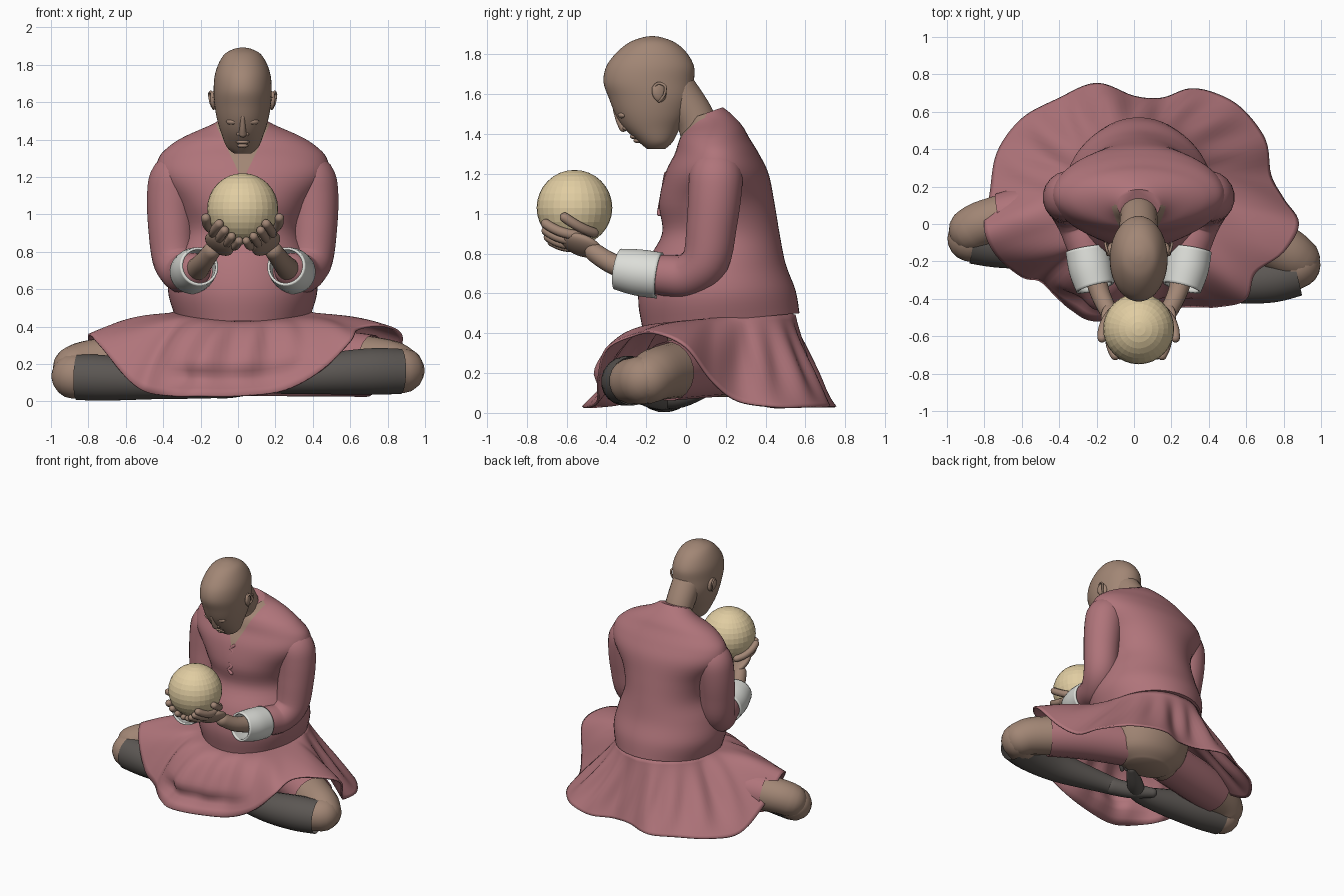
import bpy, bmesh, math
from mathutils import Vector, Matrix

cube = bpy.data.objects.get("Cube")
if cube:
    bpy.data.objects.remove(cube)

CX = 0.025  # body mid-line


def material(name, rgb):
    m = bpy.data.materials.new(name)
    m.use_nodes = True
    m.diffuse_color = (*rgb, 1)
    m.node_tree.nodes["Principled BSDF"].inputs["Base Color"].default_value = (*rgb, 1)
    return m


SKIN = material("brown skin", (0.36, 0.24, 0.178))
ROBE = material("dusty rose cloth", (0.43, 0.175, 0.195))
SOCK = material("charcoal wool", (0.105, 0.094, 0.086))
CUFF = material("white linen", (0.72, 0.73, 0.69))
BALL = material("pale yellow", (0.75, 0.61, 0.36))


def finish(name, bm, mat, smooth=True):
    bmesh.ops.recalc_face_normals(bm, faces=bm.faces)
    mesh = bpy.data.meshes.new(name)
    bm.to_mesh(mesh)
    bm.free()
    mesh.materials.append(mat)
    ob = bpy.data.objects.new(name, mesh)
    bpy.context.collection.objects.link(ob)
    if smooth:
        bpy.ops.object.select_all(action='DESELECT')
        ob.select_set(True)
        bpy.context.view_layer.objects.active = ob
        bpy.ops.object.shade_smooth_by_angle(angle=math.radians(50))
    return ob


def spline(points, steps, closed=False):
    """Smooth curve through points of any dimension."""
    p = [Vector(q) for q in points]
    n = len(p)
    pick = (lambda i: p[i % n]) if closed else (lambda i: p[max(0, min(n - 1, i))])
    out = []
    for i in range(n if closed else n - 1):
        a, b, c, d = (pick(i + k) for k in (-1, 0, 1, 2))
        for s in range(steps):
            t = s / steps
            out.append(b + (c - a) * (t / 2) + (a * 2 - b * 5 + c * 4 - d) * (t * t / 2)
                       + (b * 3 - a - c * 3 + d) * (t ** 3 / 2))
    return out if closed else out + [p[-1]]


def skin_rings(bm, rings, caps=True):
    vs = [[bm.verts.new(co) for co in r] for r in rings]
    n = len(vs[0])
    for lo, hi in zip(vs, vs[1:]):
        for i in range(n):
            j = (i + 1) % n
            bm.faces.new((lo[i], lo[j], hi[j], hi[i]))
    if caps:
        bm.faces.new(vs[0])
        bm.faces.new(vs[-1])


def body(stations, segs=56, steps=5):
    """Stack of level ellipses: z, y centre, half width, half depth, tilt."""
    bm = bmesh.new()
    rings = []
    for z, y, a, b, tilt in spline(stations, steps):
        ang = [math.tau * i / segs for i in range(segs)]
        rings.append([(CX + a * math.cos(t), y + b * math.sin(t), z + tilt * b * math.sin(t)) for t in ang])
    skin_rings(bm, rings)
    return bm


def tube(name, points, mat, round_ends=True, segs=20, steps=5):
    """Round limb through (x, y, z, radius) points."""
    st = spline(points, steps)
    pos, rad = [q.to_3d() for q in st], [q[3] for q in st]
    if round_ends:
        d0, d1 = (pos[0] - pos[1]).normalized(), (pos[-1] - pos[-2]).normalized()
        arc = [math.radians(a) for a in (20, 40, 60, 75, 86)]
        start = [(pos[0] + d0 * rad[0] * math.sin(a), rad[0] * math.cos(a)) for a in reversed(arc)]
        end = [(pos[-1] + d1 * rad[-1] * math.sin(a), rad[-1] * math.cos(a)) for a in arc]
        both = start + list(zip(pos, rad)) + end
        pos, rad = [q[0] for q in both], [q[1] for q in both]
    rings, side = [], None
    for i, (c, r) in enumerate(zip(pos, rad)):
        tan = (pos[min(i + 1, len(pos) - 1)] - pos[max(i - 1, 0)]).normalized()
        side = tan.orthogonal() if side is None else side - tan * side.dot(tan)
        side.normalize()
        up = tan.cross(side)
        rings.append([c + (side * math.cos(t) + up * math.sin(t)) * r
                      for t in (math.tau * k / segs for k in range(segs))])
    bm = bmesh.new()
    skin_rings(bm, rings, round_ends)
    return finish(name, bm, mat)


def ellipsoid(name, loc, size, mat, rot=(0, 0, 0), smooth=True, segs=32):
    bm = bmesh.new()
    bmesh.ops.create_uvsphere(bm, u_segments=segs, v_segments=segs // 2, radius=1)
    turn = Matrix.Rotation(rot[2], 4, 'Z') @ Matrix.Rotation(rot[1], 4, 'Y') @ Matrix.Rotation(rot[0], 4, 'X')
    bm.transform(Matrix.Translation(loc) @ turn @ Matrix.Diagonal((*size, 1)))
    return finish(name, bm, mat, smooth=smooth)


# Robe top, with a V neck cut into the front and filled by the bare chest
bm = body([(.465, .175, .365, .395, .09), (.6, .155, .4, .395, .04), (.75, .15, .37, .35, 0),
           (.9, .175, .315, .295, 0), (1.05, .155, .355, .29, 0), (1.2, .155, .455, .26, 0),
           (1.3, .155, .45, .212, 0), (1.37, .14, .385, .178, .06), (1.42, .132, .3, .152, .13),
           (1.47, .115, .175, .11, .3), (1.505, .1, .115, .085, .35)])
tip = Vector((CX, 0, 1.18))
normals = [Vector((s, 0, -.48)) for s in (-1, 1)]
for nrm in normals:
    front = [f for f in bm.faces if f.calc_center_median().y < .1 and f.calc_center_median().z > 1.1]
    geom = front + list({e for f in front for e in f.edges}) + list({v for f in front for v in f.verts})
    bmesh.ops.bisect_plane(bm, geom=geom, plane_co=tip, plane_no=nrm)
for f in bm.faces:
    c = f.calc_center_median()
    f.select = c.y < .1 and all((c - tip).dot(n) < 0 for n in normals)
chest = bm.copy()
for part, keep in ((bm, False), (chest, True)):
    bmesh.ops.delete(part, geom=[f for f in part.faces if f.select != keep], context='FACES')
finish("robe_top", bm, ROBE)
finish("bare_chest", chest, SKIN)

# Ruffled front opening
tube("front_ruffle", [(CX + .012 * (-1) ** i, -.098 - .0045 * i, 1.2 - .025 * i, .013) for i in range(9)],
     ROBE, segs=8, steps=3)

# Head, neck and hips
finish("head", body([(1.325, -.15, .045, .045, 0), (1.36, -.152, .085, .085, 0), (1.43, -.17, .113, .14, 0),
                     (1.5, -.173, .135, .182, 0), (1.58, -.175, .15, .212, 0), (1.66, -.187, .155, .227, 0),
                     (1.74, -.18, .15, .22, 0), (1.81, -.173, .127, .175, 0), (1.86, -.17, .093, .115, 0),
                     (1.885, -.17, .045, .05, 0), (1.892, -.17, .008, .008, 0)]), SKIN)
tube("neck", [(CX, .08, 1.36, .1), (CX, .045, 1.48, .1), (CX, -.05, 1.62, .105)], SKIN)
finish("hips", body([(.08, .18, .16, .12, 0), (.15, .18, .26, .2, 0), (.3, .18, .31, .26, 0),
                     (.42, .18, .3, .28, 0)]), SKIN)

# Face
tube("nose", [(CX, -.355, 1.52, .012), (CX, -.335, 1.465, .016), (CX, -.315, 1.432, .021)], SKIN, segs=14)
for part, y, z, w in (("upper_lip", -.26, 1.387, .036), ("lower_lip", -.243, 1.367, .03)):
    ellipsoid(part, (CX, y, z), (w, .022, .012), SKIN, segs=20)
for s, label in ((1, "left"), (-1, "right")):
    ellipsoid(label + "_nostril", (CX + s * .02, -.3, 1.43), (.014, .018, .012), SKIN, segs=16)
    ellipsoid(label + "_eyelid", (CX + s * .058, -.322, 1.495), (.032, .018, .016), SKIN, (0, 0, s * .4), segs=20)
    ellipsoid(label + "_ear", (CX + s * .153, -.135, 1.61), (.018, .038, .05), SKIN, (.25, 0, s * .35), segs=20)
    tube(label + "_ear_rim", [(CX + s * d, y, z, .007) for d, y, z in
                              ((.16, -.165, 1.63), (.17, -.14, 1.655), (.178, -.105, 1.64),
                               (.17, -.11, 1.595), (.156, -.135, 1.565))], SKIN, segs=10)

# Ball
ball_centre = Vector((CX, -.56, 1.03))
ellipsoid("ball", ball_centre, (.19, .19, .19), BALL, smooth=False)

# Arms and hands, mirrored
for s, label in ((1, "left"), (-1, "right")):
    def side(points):
        return [(CX + s * d, *rest) for d, *rest in points]

    tube(label + "_sleeve", side([(.3, .15, 1.22, .12), (.36, .15, 1.19, .135), (.378, .145, 1.1, .135),
                                  (.38, .13, .95, .128), (.365, .1, .77, .12), (.325, .01, .69, .11),
                                  (.29, -.09, .69, .105), (.265, -.18, .7, .095)]), ROBE)
    cuff = tube(label + "_cuff", side([(.275, -.135, .69, .11), (.257, -.24, .705, .11),
                                       (.232, -.34, .722, .097)]), CUFF, round_ends=False, segs=28)
    mod = cuff.modifiers.new("thickness", 'SOLIDIFY')
    mod.thickness, mod.offset = .014, 0
    tube(label + "_forearm", side([(.25, -.2, .7, .065), (.21, -.36, .745, .053), (.165, -.46, .805, .048)]), SKIN)
    ellipsoid(label + "_palm", (CX + s * .125, -.525, .842), (.085, .11, .036), SKIN, (-.35, -s * .6, 0))

    def on_ball(a, b, reach, r):
        a, b = Vector(a), Vector(b)
        path = []
        for k in range(5):
            q = a.lerp(b, k / 4).normalized() * reach
            path.append((CX + s * q.x, *(ball_centre + q).yz, r))
        return path

    for i in range(4):
        f = i / 3
        base = Vector((.155, .02, -.14)).lerp((.05, .03, -.2), f)
        end = Vector((.14, -.16, -.09)).lerp((.02, -.12, -.18), f)
        tube(f"{label}_finger_{i + 1}", on_ball(base, end, .207, .025 - .003 * f), SKIN, segs=10, steps=2)
    tube(label + "_thumb", on_ball((.14, .1, -.13), (.2, -.05, -.05), .208, .025), SKIN, segs=10, steps=2)

# Crossed legs, thighs wrapped in cloth underneath
thighs = {"left": [(.15, .15, .23, .14), (.5, .02, .225, .145), (.78, -.13, .2, .135), (.87, -.19, .17, .125)],
          "right": [(-.12, .15, .23, .14), (-.5, .07, .225, .14), (-.78, .01, .205, .125), (-.87, -.03, .18, .12)]}
for label, path in thighs.items():
    tube(label + "_thigh", path, SKIN)
    fine = [(*q[:3], q[3] + .01) for q in spline(path, 10)]
    tube(label + "_under_cloth", fine[2:18], ROBE, round_ends=False, steps=1)
tube("left_knee", [(.875, -.22, .165, .122), (.78, -.275, .16, .115)], SKIN)
tube("right_knee", [(-.875, -.08, .135, .122), (-.78, -.105, .13, .115)], SKIN)
tube("left_sock", [(.87, -.265, .16, .122), (.7, -.3, .16, .125), (.45, -.3, .145, .108), (.1, -.22, .11, .07),
                   (0, -.18, .09, .06)], SOCK, round_ends=False)
tube("right_sock", [(-.86, -.09, .13, .124), (-.7, -.115, .125, .122), (-.45, -.14, .11, .1), (-.2, -.14, .08, .066),
                    (-.1, -.11, .08, .06)], SOCK, round_ends=False)
tube("left_foot", [(.04, -.19, .09, .06), (-.08, -.12, .07, .055), (-.2, -.04, .06, .035)], SOCK)
tube("right_foot", [(-.14, -.13, .08, .06), (-.03, -.03, .08, .055), (.08, .07, .1, .035)], SOCK)
for i in range(4):
    tube(f"right_toe_{i + 1}", [(.07 + .02 * i, .1 - .025 * i, .1, .016), (.1 + .02 * i, .12 - .025 * i, .12, .014)],
         SOCK, segs=8, steps=2)

# Draped skirt: waist ring swept out to an uneven hem, with a lip on the floor in front
hem = spline([(0, .68, .03), (-.2, .75, .03), (-.4, .67, .03), (-.6, .56, .03), (-.73, .38, .04),
              (-.77, .15, .17), (-.8, -.02, .35), (-.74, -.16, .3), (-.6, -.28, .13), (-.49, -.31, .05),
              (-.35, -.46, .03), (-.22, -.53, .03), (0, -.5, .03), (.25, -.45, .06), (.45, -.44, .17),
              (.6, -.4, .32), (.65, -.26, .39), (.8, -.15, .4), (.88, 0, .33), (.8, .13, .16),
              (.73, .26, .06), (.7, .45, .03), (.58, .61, .03), (.45, .69, .03), (.3, .72, .03),
              (.15, .67, .03)], 6, closed=True)


def clamp(v):
    return max(0, min(1, v))


rings = []
for k in range(25):
    t, ring = k / 24, []
    for x, y, z in hem:
        ang = math.atan2(y - .17, x - CX)
        front = clamp((.4 - y) / .5)
        lip = .18 * clamp((-.36 - y) * 8) * clamp((.15 - z) * 10) * math.exp(-((t - .9) / .08) ** 2)
        level = .455 + .035 * math.sin(ang) + .02 * abs(math.cos(ang))
        top = Vector((CX + .355 * math.cos(ang), .175 + .37 * math.sin(ang), level))
        fold = 1 + .03 * math.sin(math.pi * t) * math.sin(17 * ang + 3 * t)
        out = top.lerp((x, y, z), t - lip)
        height = level + (z - level) * t ** (.85 + 1.45 * front)
        ring.append((CX + (out.x - CX) * fold, .17 + (out.y - .17) * fold, height))
    rings.append(ring)
bm = bmesh.new()
skin_rings(bm, rings, caps=False)
skirt = finish("skirt", bm, ROBE)
mod = skirt.modifiers.new("thickness", 'SOLIDIFY')
mod.thickness, mod.offset = .012, 0
